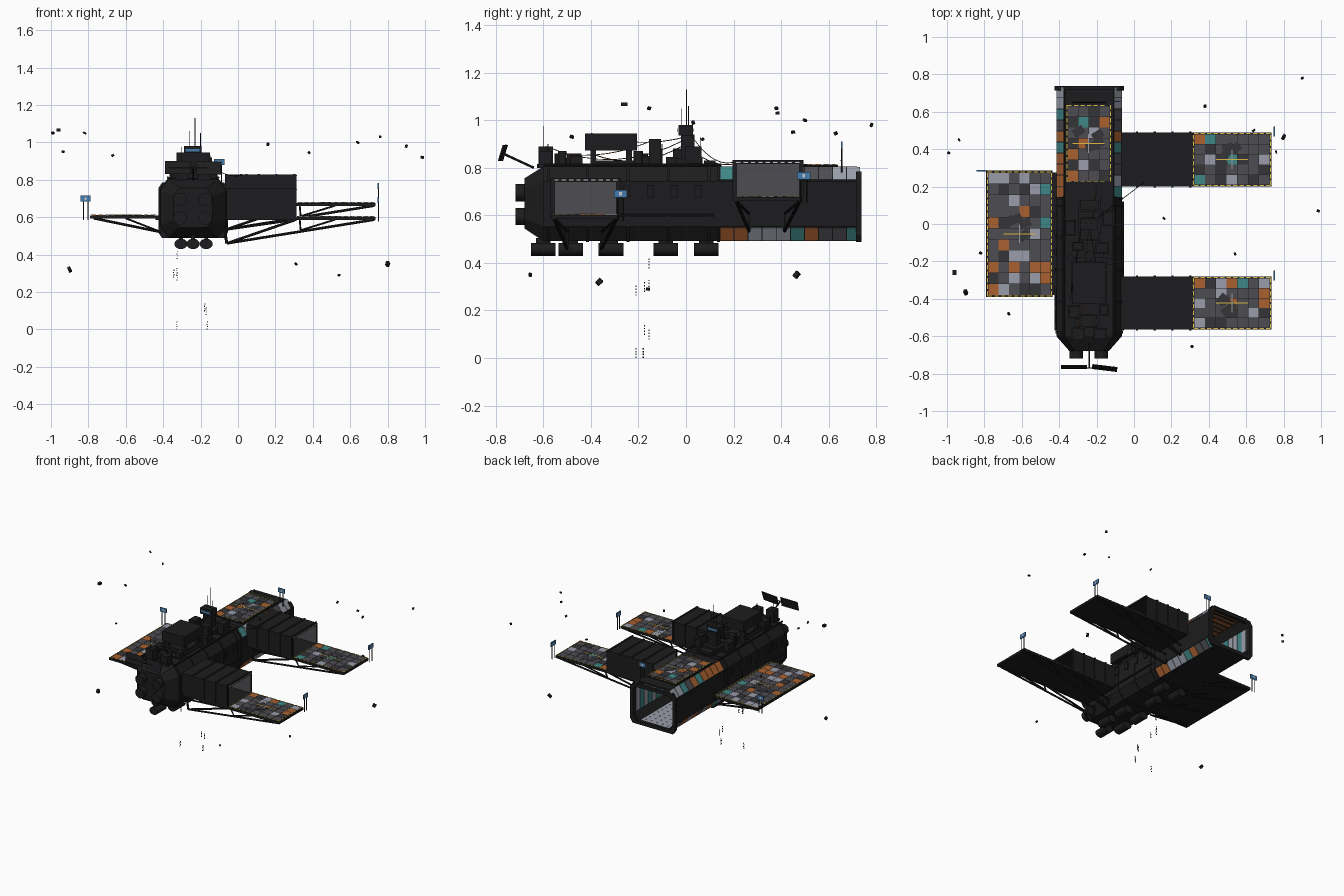
import bpy, bmesh, math, random
from mathutils import Matrix, Vector, Euler

if "Cube" in bpy.data.objects:
    bpy.data.objects.remove(bpy.data.objects["Cube"])

random.seed(4)
RGB = dict(black=(.012, .012, .013), dark=(.035, .035, .04), grey=(.075, .075, .085), light=(.32, .34, .4),
           orange=(.4, .12, .03), teal=(.05, .24, .24), yellow=(.75, .5, .06), blue=(.06, .2, .42),
           lamp=(.8, .6, .25), brown=(.2, .09, .04), white=(.75, .75, .75))
MATS = {}
for k, v in RGB.items():
    MATS[k] = bpy.data.materials.new(k)
    MATS[k].diffuse_color = (*v, 1)


class Part:
    """Collects boxes, cylinders and lofts into one object."""
    def __init__(self, name, *cols):
        self.name, self.cols, self.bm = name, cols or ("black",), bmesh.new()

    def paint(self, verts, col):
        for f in {f for v in verts for f in v.link_faces}:
            f.material_index = self.cols.index(col) if col else 0

    def box(self, c, s, col=None, rot=(0, 0, 0)):
        m = Matrix.Translation(c) @ Euler(rot).to_matrix().to_4x4() @ Matrix.Diagonal((*s, 1))
        self.paint(bmesh.ops.create_cube(self.bm, size=1, matrix=m)["verts"], col)

    def span(self, x0, x1, y0, y1, z0, z1, col=None):
        self.box(((x0+x1)/2, (y0+y1)/2, (z0+z1)/2), (x1-x0, y1-y0, z1-z0), col)

    def rod(self, a, b, r, n=6, col=None, r2=None):
        a, b = Vector(a), Vector(b)
        m = Matrix.Translation((a+b)/2) @ (b-a).to_track_quat('Z', 'Y').to_matrix().to_4x4()
        self.paint(bmesh.ops.create_cone(self.bm, cap_ends=True, segments=n, radius1=r, radius2=r if r2 is None else r2,
                                         depth=(b-a).length, matrix=m)["verts"], col)

    def loft(self, rings, cap0=True, cap1=True):
        vs = [[self.bm.verts.new(p) for p in r] for r in rings]
        n = len(vs[0])
        for a, b in zip(vs, vs[1:]):
            for i in range(n):
                self.bm.faces.new((a[i], a[(i+1) % n], b[(i+1) % n], b[i]))
        if cap0: self.bm.faces.new(vs[0])
        if cap1: self.bm.faces.new(vs[-1])

    def done(self, smooth=False):
        bmesh.ops.recalc_face_normals(self.bm, faces=self.bm.faces)
        me = bpy.data.meshes.new(self.name)
        self.bm.to_mesh(me)
        for c in self.cols: me.materials.append(MATS[c])
        ob = bpy.data.objects.new(self.name, me)
        bpy.context.collection.objects.link(ob)
        if smooth:
            bpy.context.view_layer.objects.active = ob
            ob.select_set(True)
            bpy.ops.object.shade_smooth_by_angle()
            ob.select_set(False)


CX = -.24
def octagon(y, hw, z0, z1, c, d):
    return [(CX+x, y, z) for x, z in ((-hw+c, z0), (hw-c, z0), (hw, z0+d), (hw, z1-d), (hw-c, z1), (-hw+c, z1), (-hw, z1-d), (-hw, z0+d))]

# Octagonal hull with tapered nose; the rear folds inward to form an open hangar
h = Part("hull")
O = (.175, .492, .805, .045, .062)
I = (.163, .505, .793, .042, .058)
h.loft([octagon(-.68, .105, .545, .755, .03, .04), octagon(-.6, *O), octagon(.72, *O), octagon(.72, *I), octagon(.13, *I)])
for y in (-.585, -.42, -.25, -.08, .09, .13):
    h.loft([octagon(y, .18, .488, .809, .046, .063), octagon(y+.012, .18, .488, .809, .046, .063)])
h.done()

# Rear door frame
f = Part("rear_frame")
R1, R0 = (.186, .488, .785, .02, .03), (.163, .515, .762, .02, .03)
f.loft([octagon(.715, *R0), octagon(.715, *R1), octagon(.737, *R1), octagon(.737, *R0), octagon(.715, *R0)], False, False)
f.done()

# Hangar lining: pale floor with lamps, striped walls and ceiling
l = Part("hangar_lining", "light", "teal", "brown", "orange", "white", "grey")
l.span(CX-.118, CX+.118, .14, .715, .506, .511, "light")
l.span(CX-.155, CX+.155, .135, .14, .56, .74, "light")
for i in range(12):
    y = .165 + i*.047
    for s in (-1, 1):
        l.box((CX+s*.159, y, .649), (.005, .042, .17), random.choice(("light", "light", "teal", "grey")))
    l.box((CX, y, .789), (.23, .03, .005), ("brown", "orange")[i % 3 == 0])
    for j in range(5):
        l.box((CX-.09+j*.045, y, .513), (.008, .008, .004), "white")
l.done()

# Coloured panels on the four rear chamfers
c = Part("chamfer_panels", "light", "orange", "teal", "grey", "brown")
a = math.atan2(.062, .045)
for s in (-1, 1):
    for z, t in ((.775, 1), (.522, -1)):
        for i in range(10):
            c.box((CX+s*.1535, .173+i*.059, z), (.066, .055, .005),
                  random.choice(("light", "light", "orange", "teal", "grey") if t < 0 else ("orange", "light", "orange", "grey", "teal")), (0, s*t*a, 0))
c.done()

# Nose: lamp, engines; belly: elliptical tanks
n = Part("nose_lamp", "lamp")
n.rod((-.172, -.66, .69), (-.172, -.69, .69), .029, 24)
n.done(True)
e = Part("nose_thrusters")
for x in (-.31, -.175):
    for z in (.695, .595):
        e.rod((x, -.64, z), (x, -.718, z), .036, 16)
e.done(True)
t = Part("belly_tanks")
for y, xs in ((-.6, (-.24,)), (-.485, (-.305, -.17)), (-.315, (-.305, -.17)), (-.085, (-.24,)), (.085, (-.305, -.17))):
    for x in xs:
        t.rod((x, y-.052, 0), (x, y+.052, 0), .035, 20)
        t.box((x, y, .045), (.02, .06, .03))
for v in t.bm.verts: v.co.z = .457 + v.co.z*.79
t.done(True)


def deck(name, x0, x1, y0, y1, z, size=.06):
    """Landing pad: slab, mosaic tiles, dashed border, cross mark, dark patches."""
    p = Part(name, "black", "dark", "grey", "light", "orange", "teal", "yellow")
    p.span(x0, x1, y0, y1, z-.017, z)
    nx, ny = round((x1-x0)/size), round((y1-y0)/size)
    dx, dy = (x1-x0-.02)/nx, (y1-y0-.02)/ny
    for i in range(nx):
        for j in range(ny):
            col = random.choices(("grey", "dark", "light", "orange", "teal"), (10, 4, 4, 2, 1))[0]
            p.box((x0+.01+(i+.5)*dx, y0+.01+(j+.5)*dy, z+.001), (dx-.002, dy-.002, .003), col)
    mx, my = (x0+x1)/2, (y0+y1)/2
    for k in range(int((x1-x0)/.035)):
        for y in (y0+.006, y1-.006): p.box((x0+.02+k*.035, y, z+.003), (.024, .005, .003), "yellow")
    for k in range(int((y1-y0)/.035)):
        for x in (x0+.006, x1-.006): p.box((x, y0+.02+k*.035, z+.003), (.005, .024, .003), "yellow")
    p.box((mx, my, z+.004), (.17, .005, .002), "yellow")
    p.box((mx, my, z+.004), (.005, .1, .002), "light")
    for k in range(4):
        p.box((mx+random.uniform(-.06, .06), my+random.uniform(-.08, .08), z+.003), (.06, .045, .003), "dark", (0, 0, random.random()))
    p.done()


def sign(name, x, y, z, axis):
    """Blue sign board on two thin posts."""
    p = Part(name, "black", "blue", "white")
    along = Vector((1, 0, 0)) if axis == "x" else Vector((0, 1, 0))
    for s in (-.012, .012):
        q = Vector((x, y, z)) + along*s
        p.rod(q-Vector((0, 0, .02)), q+Vector((0, 0, .08)), .003)
    p.box((x, y, z+.094), (.055, .006, .032) if axis == "x" else (.006, .055, .032), "blue")
    p.box((x, y, z+.094), (.012, .008, .014) if axis == "x" else (.008, .012, .014), "white")
    p.done()


# Two starboard docking tunnels with pads and braces
for name, y0, y1, z in (("front", -.565, -.28, .602), ("rear", .2, .49, .677)):
    p = Part(name + "_dock_tunnel", "black", "grey", "white", "yellow")
    top = z + .15
    p.span(-.07, .312, y0, y1, z-.017, z)
    p.span(-.07, .312, y0, y1, top-.012, top)
    for y in (y0, y1-.012): p.span(-.07, .312, y, y+.012, z, top)
    p.span(-.066, -.055, y0+.012, y1-.012, z, top-.012, "grey")
    p.span(-.05, .31, y0+.012, y0+.014, z, top-.012, "grey")
    p.span(-.05, .31, y1-.014, y1-.012, z, top-.012, "grey")
    for i in range(4):
        x = .01 + i*.095
        p.span(x, x+.012, y0-.004, y1+.004, top-.004, top+.005)
        for y in (y0-.005, y1): p.span(x, x+.012, y, y+.005, z, top)
    for i in range(9):
        p.box((.314, y0+.02+i*.031, top-.004), (.004, .018, .005), "white")
    p.done()
    deck(name + "_dock_pad", .312, .735, y0, y1, z)
    b = Part(name + "_dock_braces")
    for y, yi in ((y0+.01, y0+.065), (y1-.01, y1-.075)):
        zi = z - .142
        b.rod((.73, y, z-.015), (-.06, yi, zi), .007)
        b.rod((.31, y, z-.015), (-.06, yi, zi), .007)
        b.rod((.31, y, z-.015), (-.075, yi, z-.07), .006)
        b.rod((.52, y, z-.015), (.335, (y+yi)/2, zi+.07), .005)
        b.rod((.335, (y+yi)/2, zi+.07), (.33, y, z-.015), .005)
        b.rod((-.06, yi, zi), (-.075, yi, z-.05), .008)
    b.done()
    sign(name + "_dock_sign", .75, y1+.005, z-.005, "y")

# Port pad with braces and hull-top pad
deck("port_pad", -.79, -.435, -.39, .285, .609)
b = Part("port_braces")
b.span(-.44, -.41, -.38, .275, .585, .61)
for y in (-.37, -.15, .05, .265):
    b.rod((-.77, y, .594), (-.41, y*.85, .52), .007)
    b.rod((-.6, y, .594), (-.41, y*.85, .52), .005)
b.done()
sign("port_sign", -.815, .285, .605, "x")
deck("roof_pad", -.365, -.12, .22, .64, .812)
sign("roof_sign", -.1, .655, .8, "x")

# Bridge tower with blue windows and antennas
b = Part("bridge_tower", "black", "blue")
b.span(-.3, -.18, -.045, .07, .8, .84)
b.span(-.275, -.205, -.02, .035, .84, .94)
b.span(-.29, -.195, -.032, .03, .935, .98)
for y in (-.034, .032): b.span(-.28, -.205, y-.001, y+.001, .95, .965, "blue")
b.done()
m = Part("antennas")
for x, y, z0, z1 in ((-.23, .002, .97, 1.13), (-.26, .01, .97, 1.06), (-.2, -.02, .97, 1.05), (-.3, -.6, .85, .975),
                     (-.18, -.58, .82, .9), (-.34, -.1, .8, .9), (-.15, .06, .8, .93)):
    m.rod((x, y, z0), (x, y, z1), .002, 5)
for z in (.82, .86): m.rod((-.15, .65, z-.03), (-.33, .65, z-.03), .002, 5)
m.done()

# Roof machinery: raised plant, boxes, drums and pipes
g = Part("roof_machinery")
g.span(-.33, -.15, -.425, -.205, .872, .945)
for x in (-.31, -.17):
    for y in (-.39, -.24): g.span(x-.012, x+.012, y-.012, y+.012, .8, .88)
for x, y, sx, sy, z in ((-.3, -.59, .06, .06, .89), (-.18, -.59, .06, .05, .87), (-.24, -.52, .08, .06, .84), (-.16, -.46, .04, .05, .85),
                        (-.32, -.47, .05, .06, .86), (-.24, -.3, .16, .2, .83), (-.3, -.12, .05, .04, .88), (-.17, -.13, .06, .05, .92),
                        (-.24, -.06, .1, .05, .845), (-.34, -.02, .05, .07, .88), (-.14, .03, .05, .07, .89), (-.24, .1, .1, .05, .83)):
    g.span(x-sx/2, x+sx/2, y-sy/2, y+sy/2, .8, z)
    g.span(x-sx*.6, x+sx*.6, y-sy*.6, y+sy*.6, .8, .815)
for x, y, r, z in ((-.3, -.53, .022, .86), (-.2, -.52, .018, .87), (-.34, -.18, .02, .86), (-.13, -.2, .02, .87), (-.24, -.17, .028, .85)):
    g.rod((x, y, .8), (x, y, z), r, 14)
for s in (-1, 1):
    g.rod((CX+s*.135, -.6, .812), (CX+s*.135, .15, .812), .006, 8)
    g.rod((CX+s*.18, -.57, .6), (CX+s*.18, .12, .6), .006, 8)
    for i in range(7): g.box((CX+s*.178, -.55+i*.1, .7), (.012, .03, .05))
g.done(True)

# Sagging cables between roof machinery
k = Part("roof_cables", "black", "brown")
for a, b, s, col in (((-.24, 0, .92), (-.3, -.59, .89), .07, "brown"), ((-.24, 0, .93), (-.17, -.4, .945), .03, "black"),
                     ((-.21, .02, .94), (.05, .22, .83), .05, "black"), ((-.15, -.13, .92), (-.3, -.53, .86), .03, "brown"),
                     ((-.28, 0, .9), (-.34, -.4, .86), .05, "black"), ((-.22, .03, .87), (-.2, .2, .815), .02, "brown")):
    pts = [Vector(a).lerp(Vector(b), i/8) - Vector((0, 0, 4*s*i/8*(1-i/8))) for i in range(9)]
    for p, q in zip(pts, pts[1:]): k.rod(p, q, .0018, 4, col)
k.done()

# Pair of tilted panels on a forward boom
p = Part("forward_panels")
p.rod((CX, -.64, .8), (CX, -.77, .86), .005)
p.rod((-.37, -.77, .862), (-.11, -.77, .862), .003)
p.box((-.32, -.765, .865), (.14, .006, .07), None, (-.25, 0, 0))
p.box((-.157, -.77, .862), (.135, .006, .07), None, (-.3, 0, -.12))
p.done()

# Floating debris
d = Part("debris")
for i, (x, y, z) in enumerate(((-.96, -.26, 1.067), (-.9, -.365, .32), (-.935, .45, .95), (-.99, .38, 1.05), (.31, -.655, .35), (.9, .78, .98),
                               (.985, .07, .92), (.54, -.16, .29), (.8, .465, .35), (.64, .5, 1.0), (.38, .63, .945), (.76, .385, 1.03),
                               (-.67, -.48, .93), (-.82, -.155, 1.05), (.16, .03, .99))):
    r = .02 if i in (0, 1, 8) else .012
    d.box((x, y, z), (r, r*1.3, r*.8), None, (i, i*.7, i*1.3))
d.done()

# Tiny falling beads in columns below the hull
q = Part("falling_beads")
for x, y, z in ((-.325, -.155, .38), (-.325, -.21, .265), (-.345, -.175, .28), (-.33, -.155, .29), (-.18, -.175, .1),
                (-.17, -.155, .08), (-.33, -.21, .003), (-.165, -.18, .003)):
    for i in range(4): q.box((x+.003*(i % 2), y, z+i*.012), (.005, .005, .006))
q.done()

for m in bpy.data.materials:
    if m.users and not m.is_grease_pencil:
        m.use_nodes = True
        m.node_tree.nodes["Principled BSDF"].inputs["Base Color"].default_value = m.diffuse_color
